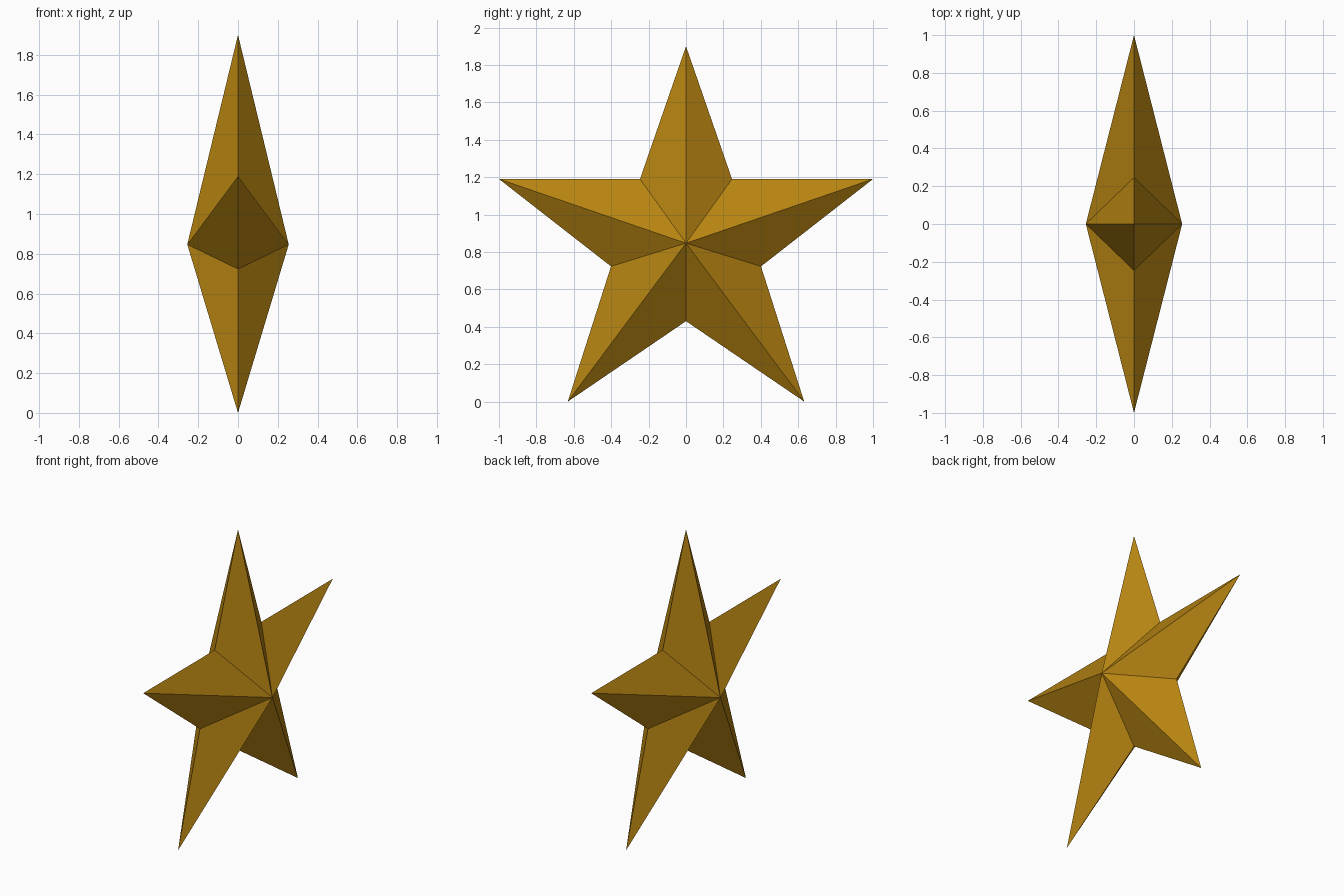
import bpy, bmesh

if "Cube" in bpy.data.objects:
    bpy.data.objects.remove(bpy.data.objects["Cube"])

# Half outline of the star (y, z), from top tip down to the lower notch
half = [(0, 1.90), (0.246, 1.19), (1.0, 1.19), (0.401, 0.723), (0.632, 0.0), (0, 0.43)]
outline = half + [(-y, z) for y, z in half[-2:0:-1]]
DEPTH, CENTRE_Z = 0.255, 0.847

gold = bpy.data.materials.new("dark gold")
gold.diffuse_color = (0.48, 0.235, 0.006, 1)
gold.use_nodes = True
gold.node_tree.nodes["Principled BSDF"].inputs["Base Color"].default_value = gold.diffuse_color

bm = bmesh.new()
rim = [bm.verts.new((0, y, z)) for y, z in outline]

# Fan of flat facets from the rim to a raised centre on each side
for side in (-1, 1):
    peak = bm.verts.new((side * DEPTH, 0, CENTRE_Z))
    for a, b in zip(rim, rim[1:] + rim[:1]):
        bm.faces.new((a, b, peak))
bmesh.ops.recalc_face_normals(bm, faces=bm.faces)

mesh = bpy.data.meshes.new("star")
bm.to_mesh(mesh)
bm.free()
mesh.materials.append(gold)
star = bpy.data.objects.new("star", mesh)
bpy.context.collection.objects.link(star)
